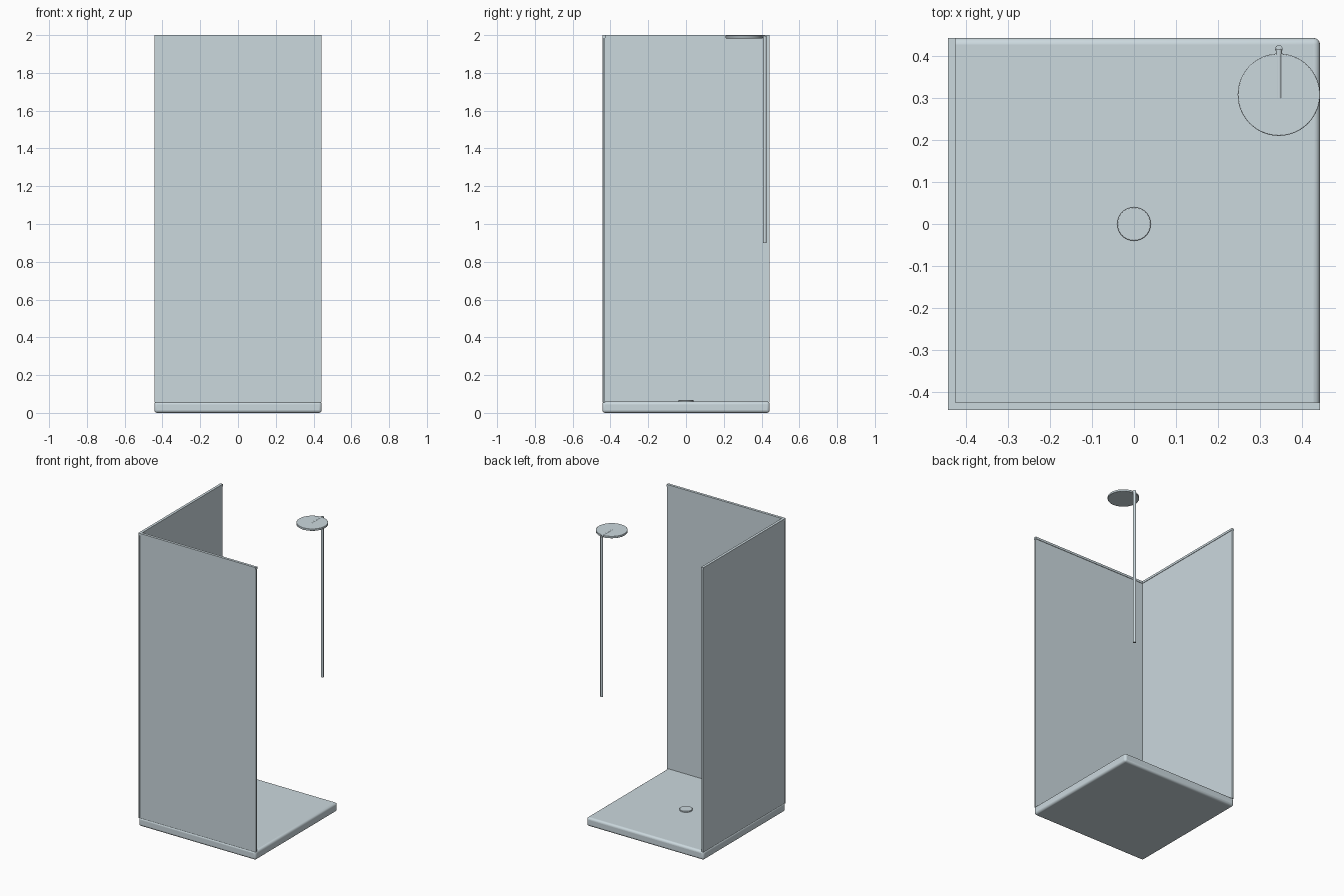
import bpy
from math import pi
from mathutils import Vector

cube = bpy.data.objects.get("Cube")
if cube:
    bpy.data.objects.remove(cube)

mat = bpy.data.materials.new("pale blue grey")
mat.use_nodes = True
colour = (0.6, 0.69, 0.73, 1)
mat.diffuse_color = colour
mat.node_tree.nodes["Principled BSDF"].inputs["Base Color"].default_value = colour

HALF = 0.443    # half width of the tray
TRAY = 0.06     # tray height
TOP = 2.0
RAIL = 0.015    # height of the top rail


def finish(name, bevel=0, segments=3):
    ob = bpy.context.object
    ob.name = name
    ob.data.materials.append(mat)
    if bevel:
        mod = ob.modifiers.new("rounded edges", "BEVEL")
        mod.width, mod.segments = bevel, segments
        mod.limit_method = "ANGLE"
    bpy.ops.object.shade_smooth_by_angle()
    return ob


def box(name, low, high, bevel=0, segments=3):
    low, high = Vector(low), Vector(high)
    bpy.ops.mesh.primitive_cube_add(size=1, location=(low + high) / 2)
    bpy.context.object.scale = high - low
    bpy.ops.object.transform_apply(location=False, rotation=False, scale=True)
    return finish(name, bevel, segments)


def rod(name, radius, centre, length, rotation=(0, 0, 0), sides=32, bevel=0):
    bpy.ops.mesh.primitive_cylinder_add(vertices=sides, radius=radius, depth=length,
                                        location=centre, rotation=rotation)
    return finish(name, bevel, 2)


# Tray with rounded rim, and its drain cover
box("shower_tray", (-HALF, -HALF, 0), (HALF, HALF, TRAY), 0.015, 4)
rod("drain_cover", 0.04, (0, 0, TRAY + 0.002), 0.012, sides=48, bevel=0.002)

# Front and right-hand screens, each a sheet under a slightly wider rail
inner = -HALF + 0.015
box("front_screen", (-HALF + 0.003, -HALF + 0.003, TRAY - 0.005), (HALF, inner, TOP - RAIL))
box("side_screen", (-HALF + 0.003, -HALF + 0.003, TRAY - 0.005), (inner, HALF, TOP - RAIL))
box("front_top_rail", (-HALF, -HALF, TOP - RAIL), (HALF, inner + 0.003, TOP))
box("side_top_rail", (-HALF, inner + 0.003, TOP - RAIL), (inner + 0.003, HALF, TOP))

# Post where the screens meet
box("corner_post", (-HALF, -HALF, TRAY - 0.005), (-HALF + 0.01, -HALF + 0.01, TOP - RAIL))

# Riser pipe, arm and rain head
px, py = 0.345, 0.417
rod("riser_pipe", 0.009, (px, py, 1.447), 1.094, sides=24)
rod("head_arm", 0.007, (px, (py + 0.3) / 2, 1.992), py - 0.3, (pi / 2, 0, 0), 24)
rod("rain_head", 0.098, (px, 0.308, 1.99), 0.014, sides=64, bevel=0.002)
